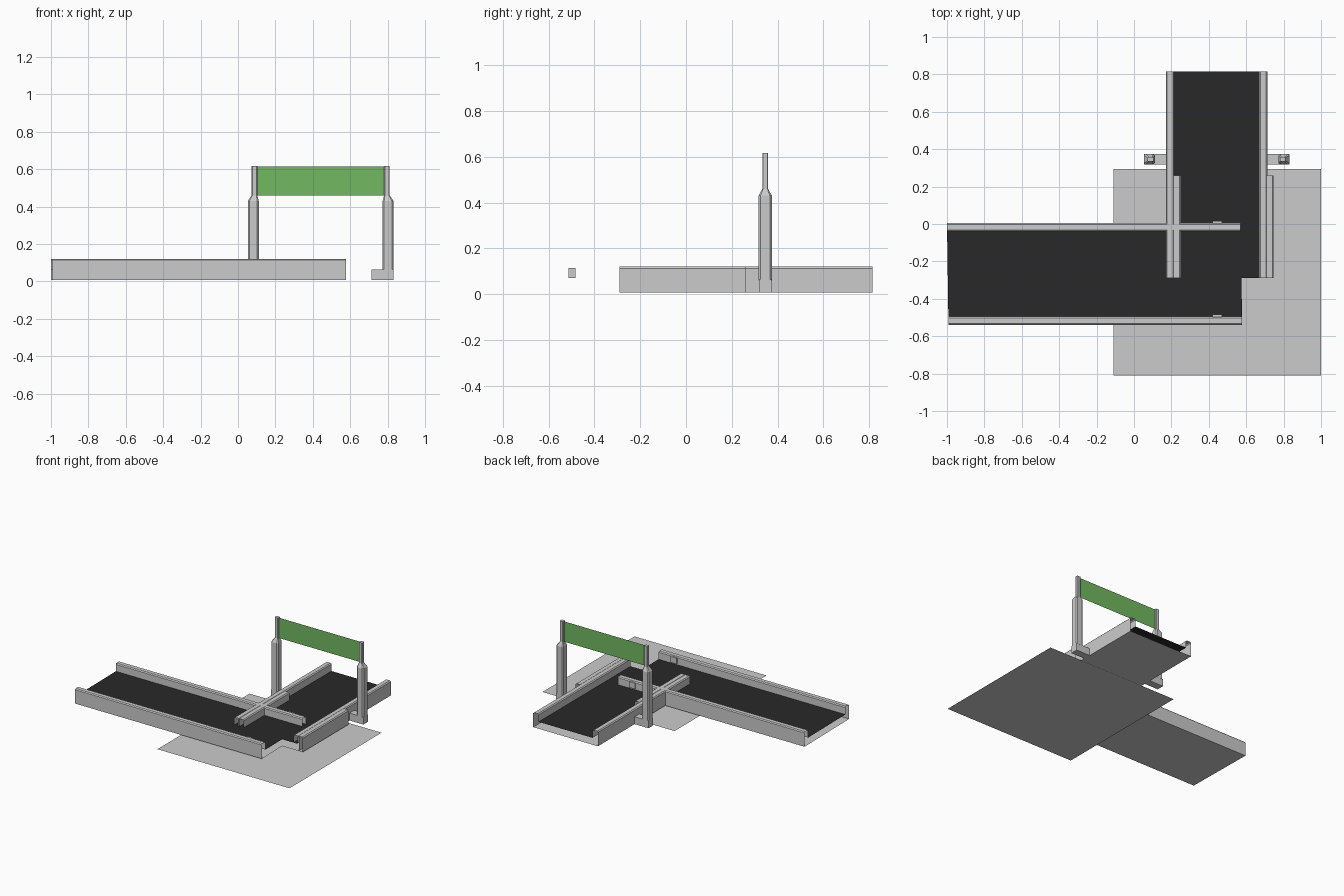
import bpy, bmesh
from mathutils import Vector

if "Cube" in bpy.data.objects:
    bpy.data.objects.remove(bpy.data.objects["Cube"])

def material(name, rgb):
    m = bpy.data.materials.new(name)
    m.diffuse_color = (*rgb, 1)
    m.use_nodes = True
    m.node_tree.nodes["Principled BSDF"].inputs["Base Color"].default_value = m.diffuse_color
    return m

DARK = material("asphalt", (0.022, 0.022, 0.022))
GREEN = material("banner_green", (0.17, 0.48, 0.12))

def mesh_object(name, verts, faces, mat=None):
    me = bpy.data.meshes.new(name)
    me.from_pydata(verts, [], faces)
    if mat:
        me.materials.append(mat)
    ob = bpy.data.objects.new(name, me)
    bpy.context.collection.objects.link(ob)
    return ob

def box(name, x0, x1, y0, y1, z0, z1):
    bm = bmesh.new()
    bmesh.ops.create_cube(bm, size=1)
    for v in bm.verts:
        v.co = Vector(((x0 + x1) / 2 + v.co.x * (x1 - x0),
                       (y0 + y1) / 2 + v.co.y * (y1 - y0),
                       (z0 + z1) / 2 + v.co.z * (z1 - z0)))
    me = bpy.data.meshes.new(name)
    bm.to_mesh(me)
    bm.free()
    bpy.context.collection.objects.link(bpy.data.objects.new(name, me))

BASE, FLOOR, TOP = 0.008, 0.06, 0.12
RAIL, BEVEL = 0.045, 0.007

def road(name, u0, u1, start, end, along_x, shear=0.0):
    """Open-ended hollow channel with a raised dark floor."""
    half = [(u0 + RAIL, FLOOR), (u0 + RAIL, TOP - BEVEL), (u0 + RAIL - BEVEL, TOP),
            (u0 + BEVEL, TOP), (u0, TOP - BEVEL), (u0, BASE)]
    profile = half + [(u0 + u1 - u, z) for u, z in reversed(half)]

    def point(u, z, d):
        return (d - shear * (u - u1), u, z) if along_x else (u, d, z)

    n = len(profile)
    verts = [point(u, z, d) for d in (start, end) for u, z in profile]
    faces = [(i, i + 1, n + i + 1, n + i) for i in range(n - 1)]
    a, b = u0 + RAIL, u1 - RAIL
    fverts = [point(a, FLOOR, start), point(a, FLOOR, end),
              point(b, FLOOR, end), point(b, FLOOR, start)]
    fface = (0, 1, 2, 3)
    if not along_x:
        faces = [f[::-1] for f in faces]
        fface = fface[::-1]
    mesh_object(name + "_channel", verts, faces)
    mesh_object(name + "_floor", fverts, [fface], DARK)

# Ground sheet
mesh_object("ground_sheet", [(-0.11, -0.81, 0), (1, -0.81, 0), (1, 0.295, 0), (-0.11, 0.295, 0)],
            [(0, 1, 2, 3)])

# Long road, crossing road and its overlapping offset section
road("long_road", -0.54, 0.005, -1.0, 0.57, True, 0.015)
road("cross_road", 0.17, 0.714, -0.29, 0.815, False)
road("offset_road", 0.205, 0.747, -0.29, 0.26, False)

# Small blocks poking out of the long road's rails
for i, y in enumerate((0.015, -0.483)):
    box(f"rail_block_{i}", 0.42, 0.47, y - 0.03, y, 0.07, 0.115)

# Gate posts: eight-sided shaft tapering to a slim top, on a low foot
MID, PY = 0.442, 0.346

def post(name, side):
    verts = []
    sections = [(FLOOR, 0.029, 0.36), (0.43, 0.029, 0.36), (0.46, 0.015, 0.354), (0.616, 0.015, 0.354)]
    for z, h, off in sections:
        depth, c = h * (1 if h > 0.02 else 0.85), h * 0.7
        cd = depth * 0.7
        ring = [(h, -cd), (h, cd), (c, depth), (-c, depth), (-h, cd), (-h, -cd), (-c, -depth), (c, -depth)]
        verts += [(MID + side * off + x, PY + y, z) for x, y in ring]
    faces = [(8 * s + i, 8 * s + (i + 1) % 8, 8 * s + 8 + (i + 1) % 8, 8 * s + 8 + i)
             for s in range(len(sections) - 1) for i in range(8)]
    last = 8 * (len(sections) - 1)
    faces += [tuple(range(last, last + 8)), tuple(range(7, -1, -1))]
    mesh_object(name + "_post", verts, faces)
    xs = sorted((MID + side * 0.272, MID + side * 0.389))
    box(name + "_foot", xs[0], xs[1], PY - 0.028, PY + 0.028, BASE, 0.064)

post("left", -1)
post("right", 1)

# Banner
mesh_object("banner", [(0.1, PY, 0.46), (0.784, PY, 0.46), (0.784, PY, 0.614), (0.1, PY, 0.614)],
            [(0, 1, 2, 3)], GREEN)
